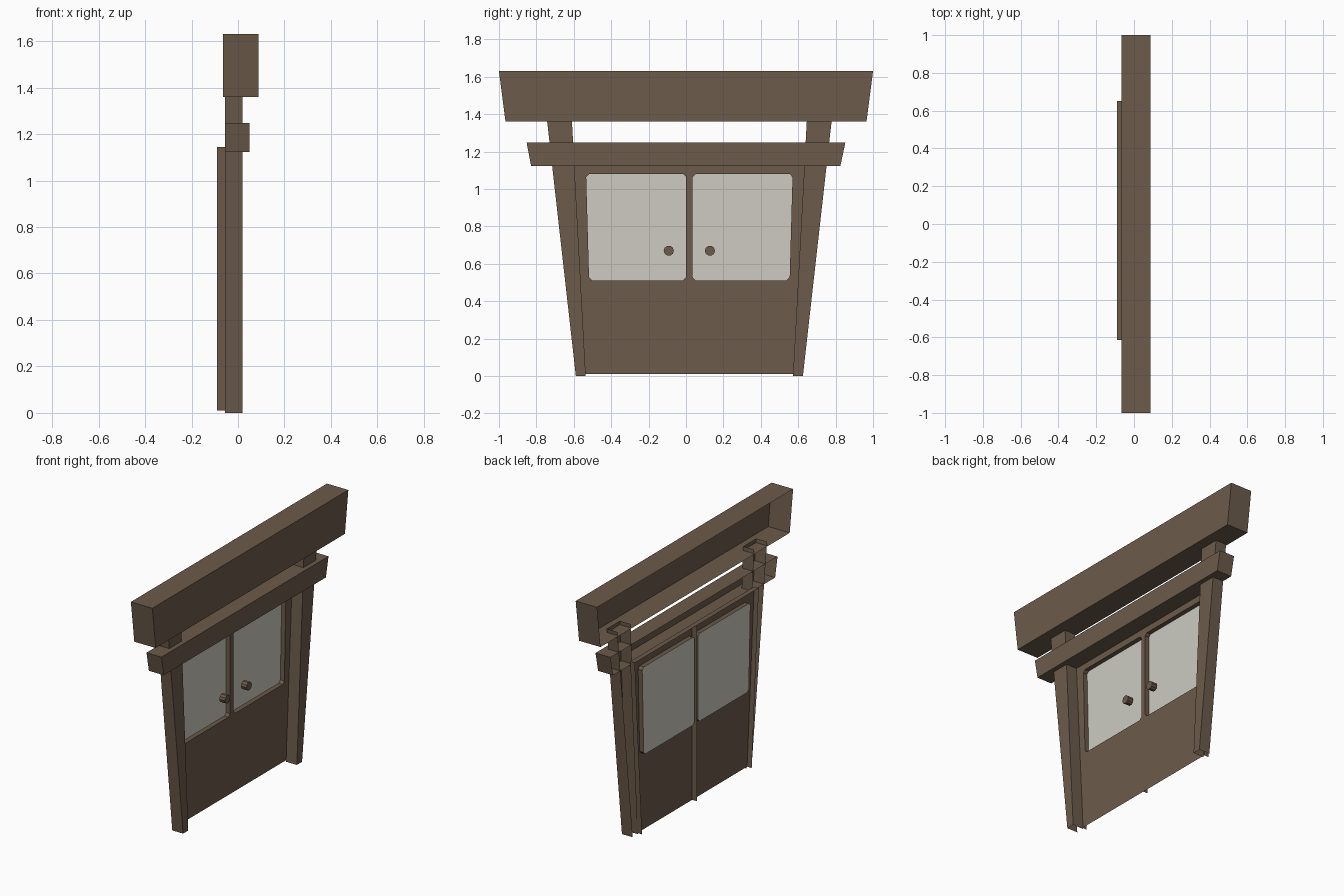
import bpy, bmesh, math
from mathutils import Matrix

if "Cube" in bpy.data.objects:
    bpy.data.objects.remove(bpy.data.objects["Cube"])

MID = 0.018  # the doors and posts are symmetric about this y


def material(name, rgb):
    m = bpy.data.materials.new(name)
    m.diffuse_color = (*rgb, 1)
    m.use_nodes = True
    m.node_tree.nodes["Principled BSDF"].inputs["Base Color"].default_value = m.diffuse_color
    return m


WOOD = material("brown_wood", (0.15, 0.105, 0.07))
GLASS = material("pale_glass", (0.61, 0.60, 0.54))


def finish(name, bm):
    bmesh.ops.remove_doubles(bm, verts=bm.verts, dist=1e-5)
    bmesh.ops.recalc_face_normals(bm, faces=bm.faces)
    front = max(bm.faces, key=lambda f: abs(f.normal.x) * f.calc_center_median().x
                if abs(f.normal.x) > 0.9 else -9)
    if front.normal.x < 0:
        bmesh.ops.reverse_faces(bm, faces=bm.faces)
    me = bpy.data.meshes.new(name)
    bm.to_mesh(me)
    bm.free()
    me.materials.append(WOOD)
    me.materials.append(GLASS)
    ob = bpy.data.objects.new(name, me)
    bpy.context.collection.objects.link(ob)
    return ob


def loop(bm, pts, x):
    vs = [bm.verts.new((x, y, z)) for y, z in pts]
    es = [bm.edges.new((vs[i], vs[(i + 1) % len(vs)])) for i in range(len(vs))]
    return vs, es


def walls(bm, vs, pts, x, skip=()):
    back = [bm.verts.new((x, y, z)) for y, z in pts]
    n = len(vs)
    for i in range(n):
        if i not in skip:
            j = (i + 1) % n
            bm.faces.new((vs[i], vs[j], back[j], back[i]))
    return back


def channel(name, pts, x_front, x_back, skip=(), hole=None, x_glass=0):
    """Front face with side walls folded back; the back stays open."""
    bm = bmesh.new()
    vs, es = loop(bm, pts, x_front)
    if hole:
        hv, he = loop(bm, hole, x_front)
        bmesh.ops.triangle_fill(bm, edges=es + he, use_beauty=True,
                                use_dissolve=False, normal=(1, 0, 0))
        pane = bm.faces.new(walls(bm, hv, hole, x_glass))
        pane.material_index = 1
    else:
        bm.faces.new(vs)
    back = walls(bm, vs, pts, x_back, skip)
    bmesh.ops.delete(bm, geom=[v for v in back if not v.link_faces], context='VERTS')
    return finish(name, bm)


def chamfered(pts, c):
    out = []
    for i, (y, z) in enumerate(pts):
        for q in (pts[i - 1], pts[(i + 1) % len(pts)]):
            d = math.hypot(q[0] - y, q[1] - z)
            out.append((y + (q[0] - y) * c / d, z + (q[1] - z) * c / d))
    return out


# crossbeams
channel("top_beam", [(-0.965, 1.36), (0.965, 1.36), (1.0, 1.63), (-1.0, 1.63)], 0.088, -0.065)
channel("lower_beam", [(-0.828, 1.122), (0.825, 1.122), (0.852, 1.248), (-0.852, 1.248)], 0.05, -0.057)

for side, s in (("left", -1), ("right", 1)):
    def at(pts):
        return [(MID + s * y, z) for y, z in pts]

    # leaning posts, open at the ends and back
    channel(side + "_post", at([(0.554, 0), (0.607, 0), (0.763, 1.385), (0.629, 1.385)]),
            0.02, -0.057, skip=(0, 2))

    # door leaf with a recessed window, open at the bottom
    window = chamfered([(0.017, 0.512), (0.536, 0.512), (0.552, 1.08), (0.017, 1.08)], 0.016)
    channel(side + "_door", at([(0, 0.01), (0.56, 0.01), (0.632, 1.145), (0, 1.145)]),
            -0.057, -0.09, skip=(0,), hole=at(window), x_glass=-0.086)

    # door knob
    bm = bmesh.new()
    bmesh.ops.create_cone(bm, cap_ends=True, segments=10, radius1=0.027, radius2=0.027, depth=0.04,
                          matrix=Matrix.Translation((-0.03, MID + s * 0.11, 0.67))
                          @ Matrix.Rotation(math.pi / 2, 4, 'Y'))
    finish(side + "_knob", bm)
